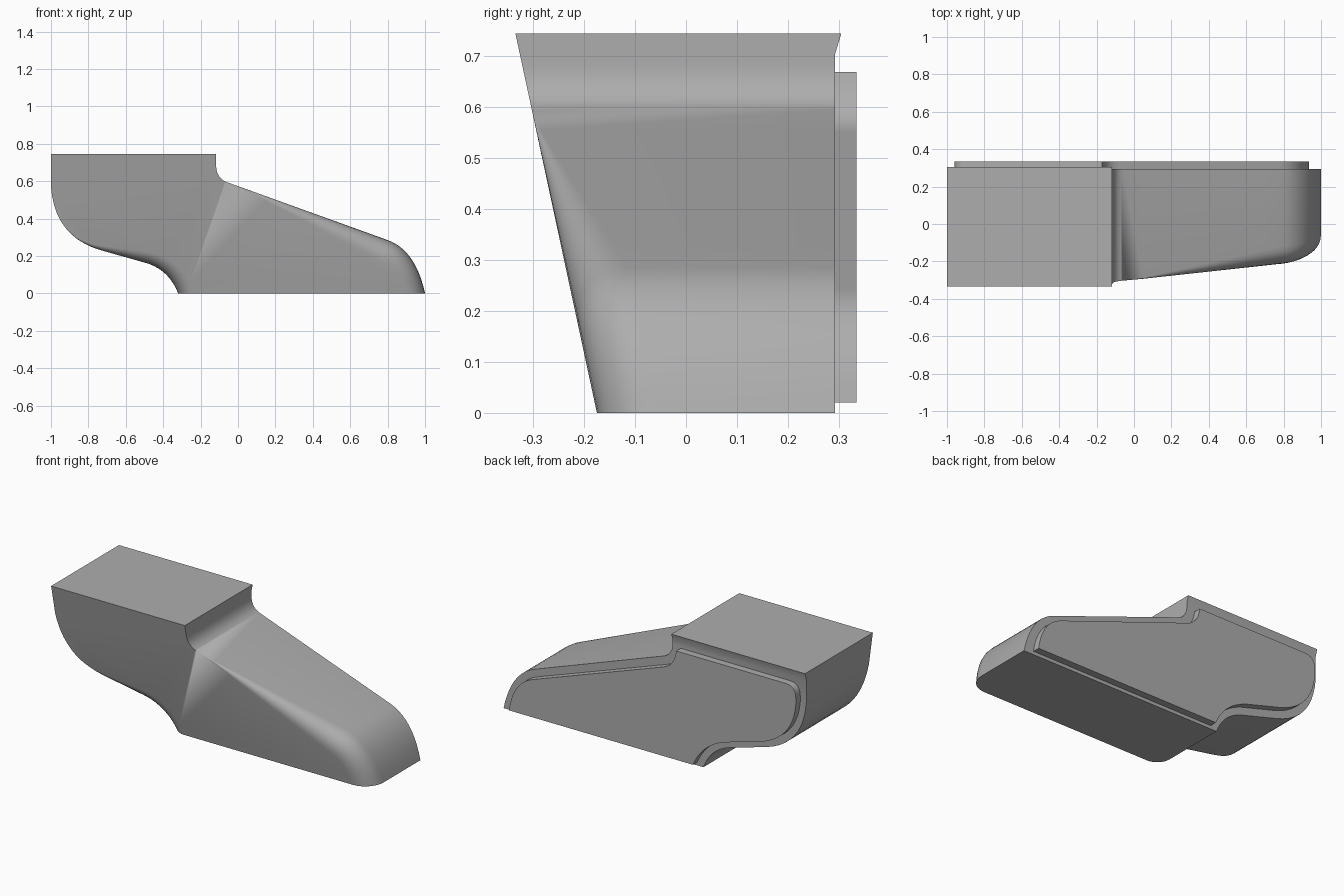
import bpy
import bmesh
from mathutils import Vector

if "Cube" in bpy.data.objects:
    bpy.data.objects.remove(bpy.data.objects["Cube"], do_unlink=True)

grey = bpy.data.materials.new("plain grey")
grey.use_nodes = True
colour = (0.42, 0.42, 0.42, 1)
grey.diffuse_color = colour
grey.node_tree.nodes["Principled BSDF"].inputs["Base Color"].default_value = colour


def bend(a, b, c, steps=10):
    """Rounded corner from a to c, pulled towards b."""
    a, b, c = Vector(a), Vector(b), Vector(c)
    return [a * (1 - t) ** 2 + b * 2 * t * (1 - t) + c * t * t
            for t in (i / steps for i in range(steps + 1))]


def line(a, b, steps=8):
    """Points strictly between a and b."""
    a, b = Vector(a), Vector(b)
    return [a.lerp(b, i / steps) for i in range(1, steps)]


def finish(name, bm):
    bmesh.ops.recalc_face_normals(bm, faces=bm.faces)
    mesh = bpy.data.meshes.new(name)
    bm.to_mesh(mesh)
    bm.free()
    mesh.materials.append(grey)
    obj = bpy.data.objects.new(name, mesh)
    bpy.context.collection.objects.link(obj)
    bpy.ops.object.select_all(action="DESELECT")
    obj.select_set(True)
    bpy.context.view_layer.objects.active = obj
    bpy.ops.object.shade_smooth_by_angle(angle=0.5)


def bridge(bm, r1, r2):
    n = len(r1)
    for i in range(n):
        j = (i + 1) % n
        bm.faces.new((r1[i], r1[j], r2[j], r2[i]))


# Body outline, clockwise from the upper left corner
top, rim = 0.745, 0.705
throat = bend((-0.117, 0.68), (-0.113, 0.615), (-0.06, 0.595))
toe = bend((0.8, 0.285), (0.95, 0.231), (1, 0))
heel = bend((-0.32, 0), (-0.37, 0.13), (-0.5, 0.165))
belly = bend((-0.73, 0.23), (-0.98, 0.30), (-1, 0.57))
outline = ([Vector((-1, top)), Vector((-0.117, top)), Vector((-0.117, rim))]
           + throat + line(throat[-1], toe[0]) + toe
           + heel + line(heel[-1], belly[0], 4) + belly + [Vector((-1, rim))])
count = len(outline)


def front_y(z):
    return -0.175 - 0.16 * z / top


def radius(p):
    """Front edge rounding grows towards the toe and the heel."""
    if p.x > 0 and p.z_up > 0 or p.x > 0.5:
        return 0.12 * min(1, p.x / 0.8)
    return 0


def edge_radius(i):
    p = outline[i]
    if p.x > 0:
        return 0.12 * min(1, p.x / 0.8)
    if p.y < 0.3 and p.x < -0.3:
        return 0.085 * max(0, min(1, (p.x + 0.9) / 0.58))
    return 0


def inward(i):
    p = outline[i]
    if p.y < 0.001:
        return Vector((-1 if p.x > 0 else 1, 0))
    d = outline[(i + 1) % count] - outline[i - 1]
    return Vector((d.y, -d.x)).normalized()


bm = bmesh.new()
back = [bm.verts.new((p.x, 0.305 if p.y > rim + 0.01 else 0.293, p.y)) for p in outline]
rings = [back]
arc = bend((0, 1), (0, 0), (1, 0), 8)
for k in range(9):
    # Circular step across the rounded front edge
    c = arc[k]
    s = (Vector((1, 1)) - c).normalized()
    ring = []
    for i, p in enumerate(outline):
        r = edge_radius(i)
        q = p + inward(i) * r * (1 - s.x)
        ring.append(bm.verts.new((q.x, front_y(q.y) + r * (1 - s.y), q.y)))
    rings.append(ring)
for a, b in zip(rings, rings[1:]):
    bridge(bm, a, b)
bm.faces.new(rings[-1])
bm.faces.new([back[i] for i in (0, 1, 2, -1)])
bm.faces.new(back[2:])
bmesh.ops.remove_doubles(bm, verts=bm.verts, dist=0.0003)
finish("body", bm)

# Raised plate on the back
plate = (bend((-0.17, 0.67), (-0.16, 0.575), (-0.08, 0.55), 6)
         + bend((0.78, 0.245), (0.91, 0.20), (0.935, 0.02))
         + bend((-0.28, 0.02), (-0.34, 0.16), (-0.49, 0.21))
         + bend((-0.72, 0.275), (-0.94, 0.34), (-0.96, 0.56))
         + bend((-0.96, 0.6), (-0.96, 0.67), (-0.89, 0.67), 6))
bm = bmesh.new()
inner, outer = [[bm.verts.new((p.x, y, p.y)) for p in plate] for y in (0.28, 0.335)]
bridge(bm, inner, outer)
bm.faces.new(inner)
bm.faces.new(outer)
finish("back_plate", bm)
